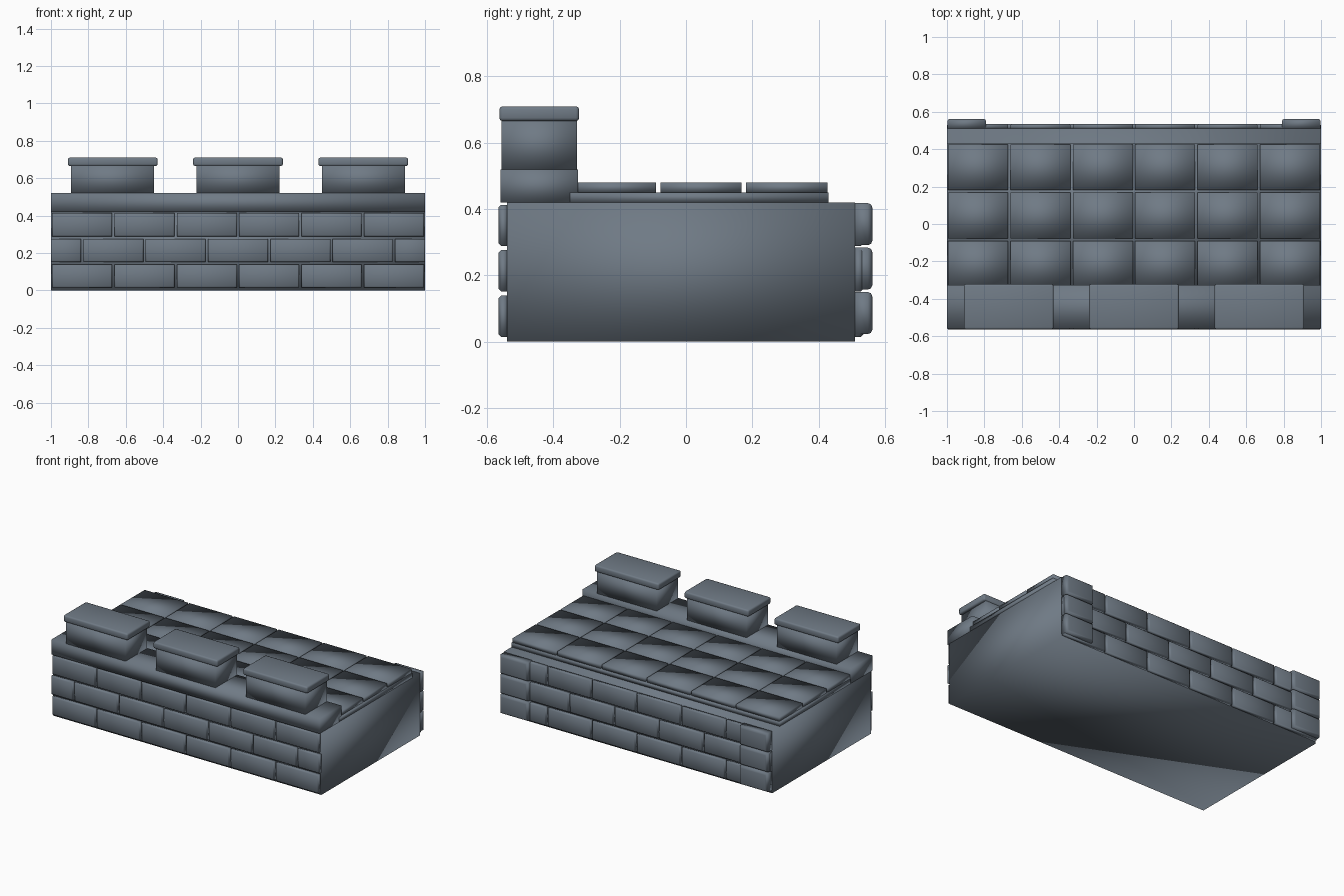
import bpy, bmesh
from mathutils import Vector

cube = bpy.data.objects.get("Cube")
if cube:
    bpy.data.objects.remove(cube, do_unlink=True)

stone = bpy.data.materials.new("blue grey stone")
stone.use_nodes = True
colour = (0.16, 0.195, 0.235, 1)
stone.diffuse_color = colour
stone.node_tree.nodes["Principled BSDF"].inputs["Base Color"].default_value = colour


def block(name, x, y, z, bevel=0, segments=1, face=None):
    """Soft-shaded box between x, y, z ranges; bevels all edges or those of one y face."""
    bm = bmesh.new()
    bmesh.ops.create_cube(bm, size=1)
    for v in bm.verts:
        v.co = Vector([r[0] if c < 0 else r[1] for c, r in zip(v.co, (x, y, z))])
    if bevel:
        edges = bm.edges[:]
        if face is not None:
            edges = [e for e in edges if all(abs(v.co.y - face) < 1e-5 for v in e.verts)]
        bmesh.ops.bevel(bm, geom=edges, offset=bevel, segments=segments,
                        profile=0.5, affect='EDGES')
    for f in bm.faces:
        f.smooth = True
    mesh = bpy.data.meshes.new(name)
    bm.to_mesh(mesh)
    bm.free()
    mesh.materials.append(stone)
    obj = bpy.data.objects.new(name, mesh)
    bpy.context.collection.objects.link(obj)
    return obj


FRONT, BACK = -0.54, 0.51
ROW, WIDTH, GAP = 0.137, 1 / 3, 0.006

# Solid wall core
block("wall_core", (-1, 1), (FRONT, BACK), (0, 0.42))


# Running-bond brick facing
def brick_facing(name, y, outer):
    for row in range(3):
        z = 0.015 + row * ROW
        shift = WIDTH / 2 if row == 1 else 0
        for col in range(7 if shift else 6):
            left = max(-1, -1 - shift + col * WIDTH + GAP)
            right = min(1, -1 - shift + (col + 1) * WIDTH - GAP)
            block(f"{name}_brick_{row}_{col}", (left, right), y,
                  (z, z + 0.124), 0.007, face=outer)


brick_facing("front", (-0.565, FRONT), -0.565)
brick_facing("back", (BACK, 0.535), 0.535)

# Raised corner stones on the back
for side, x in (("right", (-0.998, -0.79)), ("left", (0.79, 0.998))):
    for row in range(3):
        z = 0.023 + row * 0.134
        block(f"{side}_corner_stone_{row}", x, (BACK, 0.562), (z, z + 0.127),
              0.014, 2, face=0.562)

# Walkway slab and paving tiles
block("walkway_slab", (-1, 1), (-0.35, 0.43), (0.42, 0.45))
for row in range(3):
    y = -0.335 + row * 0.258
    for col in range(6):
        x = -1 + col * WIDTH
        block(f"paving_tile_{row}_{col}", (x + GAP, x + WIDTH - GAP),
              (y, y + 0.245), (0.45, 0.48))

# Parapet with three capped merlons
block("parapet", (-1, 1), (-0.56, -0.325), (0.42, 0.52))
for name, x in (("right", -0.67), ("middle", 0), ("left", 0.67)):
    block(f"{name}_merlon", (x - 0.222, x + 0.222), (-0.557, -0.328), (0.52, 0.67))
    block(f"{name}_merlon_cap", (x - 0.24, x + 0.24), (-0.563, -0.322),
          (0.665, 0.71), 0.01, 2)
